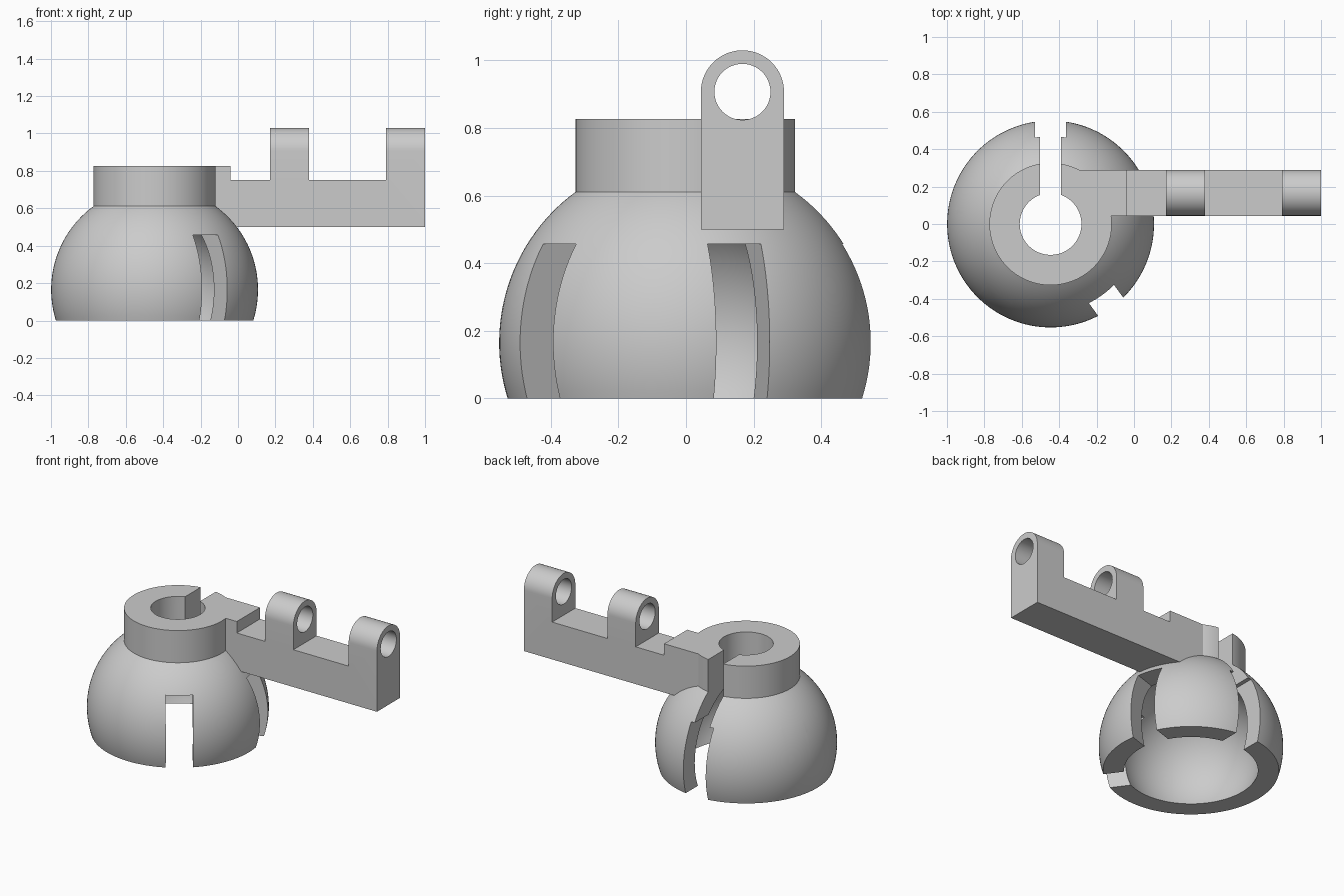
import bpy, bmesh
from math import sin, cos, pi, radians, sqrt, asin
from mathutils import Matrix, Vector

if "Cube" in bpy.data.objects:
    bpy.data.objects.remove(bpy.data.objects["Cube"], do_unlink=True)

CX = -0.446                    # socket axis
BALL_Z, OUTER, INNER = 0.165, 0.553, 0.434
COLLAR, BORE, TOP = 0.327, 0.165, 0.827
ARM_Y, HALF, PIN_Z = 0.167, 0.123, 0.907

grey = bpy.data.materials.new("plain grey")
grey.use_nodes = True
grey.diffuse_color = (0.6, 0.6, 0.6, 1)
grey.node_tree.nodes["Principled BSDF"].inputs["Base Color"].default_value = (0.6, 0.6, 0.6, 1)


def make(name, bm):
    bmesh.ops.recalc_face_normals(bm, faces=bm.faces)
    mesh = bpy.data.meshes.new(name)
    bm.to_mesh(mesh)
    bm.free()
    mesh.materials.append(grey)
    ob = bpy.data.objects.new(name, mesh)
    bpy.context.collection.objects.link(ob)
    return ob


def lathe(name, profile, steps=128):
    """Spin an (r, z) profile, whose ends lie on the axis, about the socket axis."""
    bm = bmesh.new()
    verts = [bm.verts.new((CX + r, 0, z)) for r, z in profile]
    edges = [bm.edges.new(pair) for pair in zip(verts, verts[1:])]
    bmesh.ops.spin(bm, geom=verts + edges, cent=(CX, 0, 0), axis=(0, 0, 1),
                   angle=2 * pi, steps=steps)
    bmesh.ops.remove_doubles(bm, verts=bm.verts, dist=1e-5)
    return make(name, bm)


def extrude(name, points, direction):
    bm = bmesh.new()
    face = bm.faces.new([bm.verts.new(p) for p in points])
    out = bmesh.ops.extrude_face_region(bm, geom=[face])
    moved = [g for g in out["geom"] if isinstance(g, bmesh.types.BMVert)]
    bmesh.ops.translate(bm, verts=moved, vec=Vector(direction))
    return make(name, bm)


def box(name, x0, x1, y0, y1, z0, z1, turn=0):
    """Box given relative to the socket axis, turned about it."""
    bm = bmesh.new()
    bmesh.ops.create_cube(bm, size=1)
    size = Matrix.Diagonal((x1 - x0, y1 - y0, z1 - z0, 1))
    mid = Matrix.Translation(((x0 + x1) / 2, (y0 + y1) / 2, (z0 + z1) / 2))
    spot = Matrix.Translation((CX, 0, 0)) @ Matrix.Rotation(turn, 4, 'Z')
    bm.transform(spot @ mid @ size)
    return make(name, bm)


def combine(target, other, operation):
    mod = target.modifiers.new("combine", 'BOOLEAN')
    mod.operation, mod.object, mod.solver = operation, other, 'EXACT'
    bpy.context.view_layer.objects.active = target
    bpy.ops.object.modifier_apply(modifier=mod.name)
    bpy.data.objects.remove(other, do_unlink=True)


def arc(radius, z0, z1, n=28):
    a, b = asin((z0 - BALL_Z) / radius), asin((z1 - BALL_Z) / radius)
    angles = [a + (b - a) * i / n for i in range(n + 1)]
    return [(radius * cos(t), BALL_Z + radius * sin(t)) for t in angles]


# Dome with collar, as a solid
neck_z = BALL_Z + sqrt(OUTER ** 2 - COLLAR ** 2)
body = lathe("clip_socket_with_arm",
             [(0, 0)] + arc(OUTER, 0, neck_z) + [(COLLAR, TOP), (0, TOP)])

# Arm: stepped side silhouette trimmed by a round-topped end outline
side = [(CX + 0.12, 0.5), (1, 0.5), (1, 1.1), (0.79, 1.1), (0.79, 0.75), (0.38, 0.75),
        (0.38, 1.1), (0.17, 1.1), (0.17, 0.75), (-0.04, 0.75), (-0.04, TOP), (CX + 0.12, TOP)]
arm = extrude("arm", [(x, -0.2, z) for x, z in side], (0, 0.8, 0))
outline = [(ARM_Y + HALF * cos(pi * i / 32), PIN_Z + HALF * sin(pi * i / 32)) for i in range(33)]
outline += [(ARM_Y - HALF, 0.3), (ARM_Y + HALF, 0.3)]
combine(arm, extrude("arm_outline", [(-1, y, z) for y, z in outline], (3, 0, 0)), 'INTERSECT')

# Pin hole through both lugs
ring = [2 * pi * i / 48 for i in range(48)]
hole = [(0.1, ARM_Y + 0.083 * cos(t), PIN_Z + 0.083 * sin(t)) for t in ring]
combine(arm, extrude("pin_hole", hole, (1.2, 0, 0)), 'DIFFERENCE')
combine(body, arm, 'UNION')

# Hollow ball cavity and bore
bore_z = BALL_Z + sqrt(INNER ** 2 - BORE ** 2)
cavity = lathe("cavity", [(0, -0.1)] + arc(INNER, -0.1, bore_z) + [(BORE, 1), (0, 1)])
combine(body, cavity, 'DIFFERENCE')

# Five slots between the fingers, and the slit through the collar at the back
for k in range(5):
    slot = box("slot", 0.2, 0.8, -0.083, 0.083, -0.2, 0.457, radians(90 + 72 * k))
    combine(body, slot, 'DIFFERENCE')
combine(body, box("slit", -0.056, 0.056, 0.05, 0.8, -0.3, 1.2), 'DIFFERENCE')

# Smooth round surfaces, crisp edges
bpy.ops.object.select_all(action='DESELECT')
body.select_set(True)
bpy.context.view_layer.objects.active = body
bpy.ops.object.shade_smooth_by_angle(angle=radians(25))
